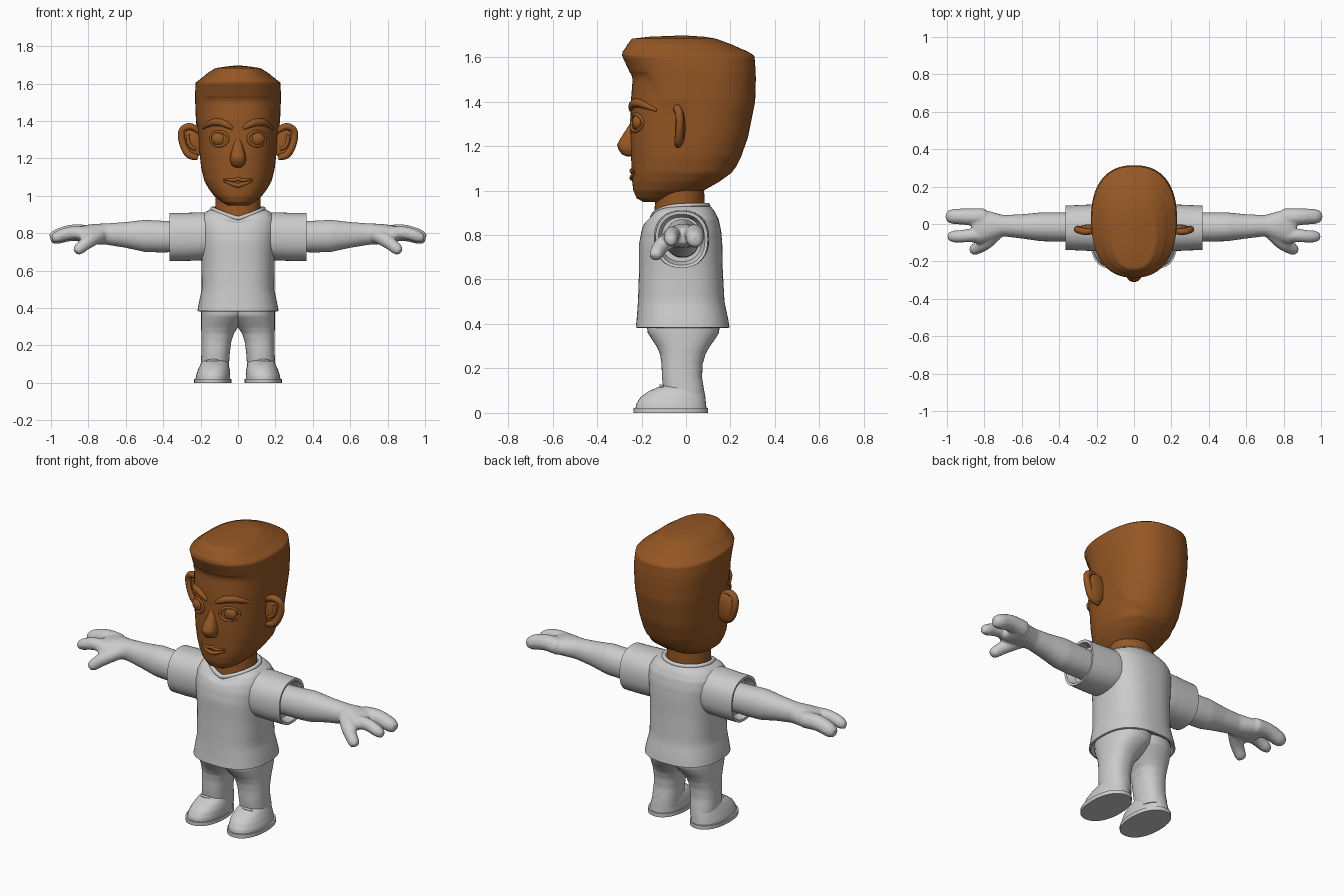
import bpy, bmesh, math
from mathutils import Vector
from mathutils.bvhtree import BVHTree


def material(name, rgb):
    m = bpy.data.materials.new(name)
    m.diffuse_color = (*rgb, 1)
    return m


SKIN = material("brown", (0.30, 0.095, 0.018))
CLOTH = material("light grey", (0.60, 0.60, 0.60))


def clamp(t):
    return max(0.0, min(1.0, t))


def ease(t):
    t = clamp(t)
    return t * t * (3 - 2 * t)


def finish(ob, mat, mirror=False, angle=50):
    ob.data.materials.clear()
    ob.data.materials.append(mat)
    bpy.ops.object.select_all(action='DESELECT')
    ob.select_set(True)
    bpy.context.view_layer.objects.active = ob
    bpy.ops.object.shade_smooth_by_angle(angle=math.radians(angle))
    if mirror:
        ob.modifiers.new("mirror", 'MIRROR').use_mirror_merge = False
    return ob


def loft(name, rings, mat, axis='z', n=40, power=2.2, sub=4, warp=None, mirror=False, angle=50):
    """Skin rings given as (position, a_min, a_max, b_min, b_max)."""
    rows = []
    for r, s in zip(rings, rings[1:]):
        rows += [[p + (q - p) * i / sub for p, q in zip(r, s)] for i in range(sub)]
    rows.append(rings[-1])
    bm = bmesh.new()
    loops = []
    for t, a0, a1, b0, b1 in rows:
        loop = []
        for k in range(n):
            c, s = math.cos(k * math.tau / n), math.sin(k * math.tau / n)
            a = (a0 + a1) / 2 + (a1 - a0) / 2 * math.copysign(abs(c) ** (2 / power), c)
            b = (b0 + b1) / 2 + (b1 - b0) / 2 * math.copysign(abs(s) ** (2 / power), s)
            co = Vector((a, b, t) if axis == 'z' else (t, a, b))
            loop.append(bm.verts.new(warp(co) if warp else co))
        loops.append(loop)
    for u, v in zip(loops, loops[1:]):
        for k in range(n):
            bm.faces.new((u[k], u[(k + 1) % n], v[(k + 1) % n], v[k]))
    bm.faces.new(loops[0][::-1])
    bm.faces.new(loops[-1])
    bmesh.ops.recalc_face_normals(bm, faces=bm.faces)
    me = bpy.data.meshes.new(name)
    bm.to_mesh(me)
    bm.free()
    ob = bpy.data.objects.new(name, me)
    bpy.context.collection.objects.link(ob)
    return finish(ob, mat, mirror, angle)


def tube(name, pts, mat, closed=False, mirror=False):
    """Round tube through (x, y, z, radius) points, converted to a mesh."""
    cu = bpy.data.curves.new(name, 'CURVE')
    cu.dimensions, cu.bevel_depth, cu.bevel_resolution = '3D', 1.0, 3
    cu.use_fill_caps, cu.resolution_u = True, 6
    sp = cu.splines.new('NURBS')
    sp.points.add(len(pts) - 1)
    for p, q in zip(sp.points, pts):
        p.co, p.radius = (*q[:3], 1), q[3]
    sp.order_u, sp.use_endpoint_u, sp.use_cyclic_u = 3, not closed, closed
    ob = bpy.data.objects.new(name, cu)
    bpy.context.collection.objects.link(ob)
    bpy.ops.object.select_all(action='DESELECT')
    ob.select_set(True)
    bpy.context.view_layer.objects.active = ob
    bpy.ops.object.convert(target='MESH')
    return finish(bpy.context.object, mat, mirror, 80)


def ball(name, loc, size, mat, mirror=False):
    bpy.ops.mesh.primitive_uv_sphere_add(segments=24, ring_count=14, radius=1)
    ob = bpy.context.object
    ob.name = name
    for v in ob.data.vertices:
        v.co = Vector(loc) + Vector(a * b for a, b in zip(v.co, size))
    return finish(ob, mat, mirror)


def blend(parts, name, mat, voxel, rounds):
    """Fuse overlapping parts into one smooth skin, mirrored to the other side."""
    bpy.ops.object.select_all(action='DESELECT')
    for p in parts:
        p.select_set(True)
    bpy.context.view_layer.objects.active = parts[0]
    bpy.ops.object.join()
    ob = bpy.context.object
    ob.name = name
    rm = ob.modifiers.new("fuse", 'REMESH')
    rm.mode, rm.voxel_size, rm.use_smooth_shade = 'VOXEL', voxel, True
    sm = ob.modifiers.new("soften", 'SMOOTH')
    sm.iterations, sm.factor = rounds, 0.5
    bpy.ops.object.convert(target='MESH')
    return finish(bpy.context.object, mat, True, 80)


# Head, with the hair raised slightly above a hairline
HAIRLINE = [(-0.4, 1.52), (-0.17, 1.52), (-0.10, 1.40), (-0.05, 1.36), (0.03, 1.37),
            (0.08, 1.28), (0.10, 1.19), (0.22, 1.08), (0.4, 1.06)]


def hair(co):
    for (y0, z0), (y1, z1) in zip(HAIRLINE, HAIRLINE[1:]):
        if y0 <= co.y <= y1:
            line = z0 + (z1 - z0) * (co.y - y0) / (y1 - y0)
            k = 0.007 * ease((co.z - line) / 0.015) * clamp((1.64 - co.z) / 0.03)
            return co + Vector((co.x, co.y, 0)).normalized() * k
    return co


head = loft("head", [(z, -w, w, f, b) for z, w, f, b in [
    (0.948, 0.05, -0.19, -0.07), (0.965, 0.085, -0.222, -0.01), (1.0, 0.128, -0.237, 0.08),
    (1.04, 0.158, -0.242, 0.15), (1.08, 0.18, -0.244, 0.205), (1.15, 0.197, -0.247, 0.24),
    (1.24, 0.207, -0.25, 0.272), (1.4, 0.218, -0.248, 0.304), (1.5, 0.222, -0.24, 0.307),
    (1.54, 0.223, -0.25, 0.306), (1.605, 0.219, -0.28, 0.301), (1.625, 0.198, -0.281, 0.275),
    (1.655, 0.165, -0.265, 0.21), (1.683, 0.12, -0.243, 0.135), (1.692, 0.06, -0.16, 0.08),
    (1.697, 0.01, -0.03, 0.0)]], SKIN, n=72, power=2.35, sub=5, warp=hair)
bm = bmesh.new()
bm.from_mesh(head.data)
tree = BVHTree.FromBMesh(bm)
bm.free()


def on_face(x, z, r, out=0.0):
    hit = tree.ray_cast(Vector((x, -1, z)), Vector((0, 1, 0)))[0]
    return (x, hit.y - out, z, r)


# Eyes, lids and brows
ex, ez = 0.1, 1.305
ball("eye", on_face(ex, ez, 0, -0.012)[:3], (0.043, 0.026, 0.037), SKIN, True)
tube("eyelid", [on_face(ex + 0.047 * math.cos(a), ez + 0.039 * math.sin(a), 0.008)
                for a in [i * math.tau / 14 for i in range(14)]], SKIN, True, True)
tube("eyebrow", [on_face(x, z, r) for x, z, r in [
    (0.028, 1.36, 0.008), (0.05, 1.375, 0.017), (0.085, 1.392, 0.021),
    (0.125, 1.395, 0.02), (0.16, 1.382, 0.016), (0.188, 1.36, 0.006)]], SKIN, mirror=True)

# Nose and lips
loft("nose", [(z, -w, w, f, -0.2) for z, w, f in [
    (1.152, 0.015, -0.262), (1.162, 0.032, -0.288), (1.185, 0.042, -0.304), (1.205, 0.042, -0.31),
    (1.23, 0.037, -0.298), (1.27, 0.026, -0.272), (1.305, 0.016, -0.25)]],
    SKIN, n=24, power=2.5, sub=3)
for name, zc, bow, r in (("upper_lip", 1.083, 0.010, 0.010), ("lower_lip", 1.066, -0.012, 0.012)):
    tube(name, [on_face(x, zc + (bow - 0.014 * (x != 0) if bow > 0 else bow) * (1 - abs(x) / 0.08)
                        + (0.008 if bow > 0 else 0.014) * abs(x) / 0.08, r * (1 - 0.75 * (abs(x) / 0.08) ** 2))
                for x in (-0.08, -0.05, -0.02, 0, 0.02, 0.05, 0.08)], SKIN)

# Ears: thin shell, rolled rim and inner fold
ball("ear_shell", (0.238, -0.022, 1.285), (0.058, 0.02, 0.082), SKIN, True)
tube("ear_rim", [(0.205, -0.03, 1.34, 0.014), (0.235, -0.042, 1.368, 0.018), (0.272, -0.04, 1.372, 0.019),
                 (0.304, -0.03, 1.35, 0.018), (0.302, -0.027, 1.30, 0.019), (0.285, -0.03, 1.25, 0.02),
                 (0.255, -0.035, 1.208, 0.02), (0.215, -0.035, 1.205, 0.014)], SKIN, mirror=True)
tube("ear_fold", [(0.265, -0.037, 1.33, 0.008), (0.272, -0.038, 1.30, 0.01),
                  (0.25, -0.04, 1.255, 0.011), (0.225, -0.04, 1.25, 0.008)], SKIN, mirror=True)

# Neck
loft("neck", [(0.83, -0.125, 0.125, -0.15, 0.09), (0.90, -0.123, 0.123, -0.143, 0.085),
              (1.05, -0.118, 0.118, -0.13, 0.08)], SKIN, power=2)


# Shirt, with the neckline dipping at the front
def neckline(co):
    dip = ease((co.z - 0.84) / 0.09) * clamp(-co.y / 0.12) * clamp(1 - abs(co.x) / 0.16)
    return Vector((co.x, co.y, co.z - 0.055 * dip))


loft("shirt", [(z, -w, w, f, b) for z, w, f, b in [
    (0.405, 0.19, -0.19, 0.165), (0.382, 0.208, -0.218, 0.188), (0.385, 0.217, -0.226, 0.196),
    (0.42, 0.211, -0.222, 0.19), (0.5, 0.194, -0.216, 0.173), (0.65, 0.195, -0.211, 0.165),
    (0.76, 0.203, -0.211, 0.163), (0.82, 0.21, -0.2, 0.158), (0.87, 0.207, -0.182, 0.147),
    (0.905, 0.185, -0.165, 0.13), (0.928, 0.15, -0.155, 0.112), (0.932, 0.125, -0.14, 0.09)]],
    CLOTH, n=56, power=2.5, warp=neckline)
ring = [neckline(Vector((0.137 * math.cos(a), -0.026 + 0.125 * math.sin(a), 0.932)))
        for a in [i * math.tau / 24 for i in range(24)]]
tube("collar", [(*p, 0.012) for p in ring], CLOTH, closed=True)
loft("sleeve", [(0.08, -0.14, 0.10, 0.67, 0.91), (0.2, -0.145, 0.105, 0.655, 0.912),
                (0.28, -0.142, 0.102, 0.652, 0.909), (0.366, -0.138, 0.098, 0.652, 0.908),
                (0.364, -0.125, 0.085, 0.665, 0.893), (0.32, -0.11, 0.07, 0.68, 0.88)],
     CLOTH, axis='x', power=2.3, mirror=True)

# Arm and hand fused together
arm = [loft("forearm", [(0.25, -0.095, 0.06, 0.70, 0.86), (0.42, -0.095, 0.062, 0.697, 0.868),
                        (0.50, -0.092, 0.062, 0.70, 0.872), (0.60, -0.078, 0.052, 0.722, 0.86),
                        (0.70, -0.066, 0.048, 0.738, 0.853), (0.77, -0.09, 0.068, 0.742, 0.85),
                        (0.83, -0.108, 0.084, 0.748, 0.842), (0.865, -0.1, 0.08, 0.76, 0.83)],
            CLOTH, axis='x', n=28, power=2.1)]
for y0, y1, end, r in ((0.038, 0.04, 1.003, 0.047), (-0.06, -0.067, 0.995, 0.037)):
    arm.append(tube("finger", [(0.80, y0, 0.798, r), (0.87, y0, 0.806, r), (0.93, y1, 0.795, r * 0.92),
                               (end - 0.02, y1, 0.776, r * 0.88), (end, y1, 0.771, r * 0.5)], CLOTH))
arm.append(tube("thumb", [(0.74, -0.05, 0.79, 0.04), (0.79, -0.10, 0.765, 0.04), (0.83, -0.125, 0.733, 0.034),
                          (0.858, -0.138, 0.708, 0.032), (0.868, -0.142, 0.698, 0.02)], CLOTH))
blend(arm, "arm", CLOTH, 0.009, 4)

# Trouser leg, meeting its mirror at the crotch
loft("trouser_leg", [(0.05, 0.05, 0.196, -0.10, 0.085), (0.10, 0.048, 0.198, -0.102, 0.082),
                     (0.16, 0.044, 0.196, -0.108, 0.072), (0.22, 0.036, 0.195, -0.11, 0.075),
                     (0.265, 0.022, 0.196, -0.117, 0.088), (0.295, 0.0, 0.197, -0.13, 0.105),
                     (0.33, -0.03, 0.197, -0.153, 0.13), (0.36, -0.06, 0.197, -0.172, 0.148),
                     (0.42, -0.08, 0.196, -0.18, 0.155)], CLOTH, power=2.3, mirror=True)

# Shoe, sole and tongue edge
loft("shoe", [(0.015, 0.042, 0.228, -0.228, 0.093), (0.04, 0.042, 0.224, -0.224, 0.09),
              (0.07, 0.044, 0.214, -0.205, 0.087), (0.095, 0.05, 0.203, -0.172, 0.083),
              (0.112, 0.056, 0.195, -0.135, 0.078), (0.122, 0.07, 0.185, -0.105, 0.07)],
     CLOTH, power=2.2, mirror=True)
loft("sole", [(0.0, 0.036, 0.236, -0.236, 0.1), (0.022, 0.036, 0.236, -0.236, 0.1)],
     CLOTH, power=2.2, sub=1, mirror=True)
tube("tongue_edge", [(0.105, -0.105, 0.116, 0.005), (0.12, -0.114, 0.122, 0.007),
                     (0.15, -0.114, 0.122, 0.007), (0.168, -0.105, 0.116, 0.005)], CLOTH, mirror=True)
